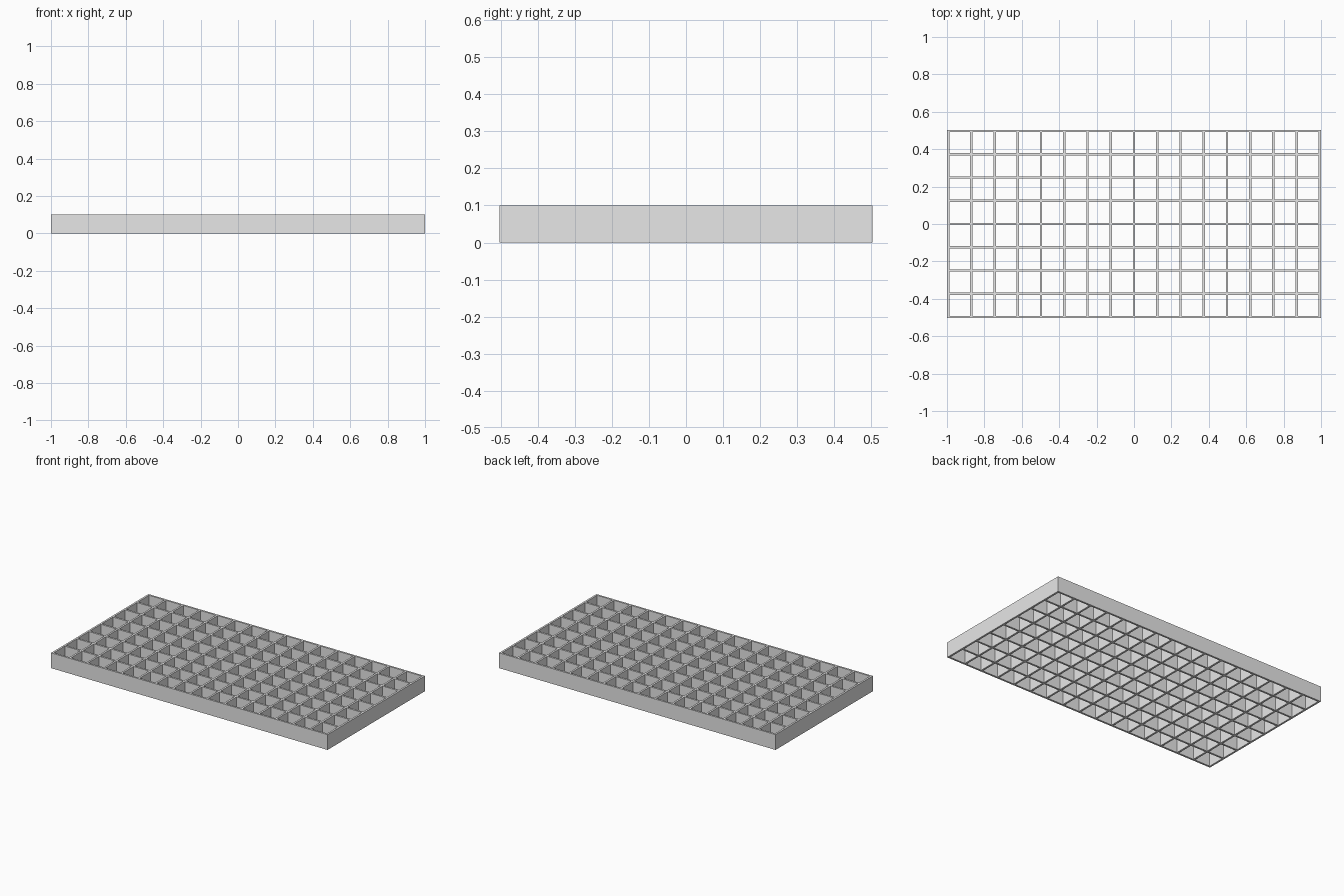
import bpy, bmesh

cube = bpy.data.objects.get("Cube")
if cube:
    bpy.data.objects.remove(cube, do_unlink=True)

COLS, ROWS = 16, 8
PITCH = 2 / (COLS + 0.1)      # spacing of the slats
WALL = PITCH / 10             # slat thickness
HEIGHT = 0.1

grey = bpy.data.materials.new("light grey")
grey.use_nodes = True
colour = (0.8, 0.8, 0.8, 1)
grey.diffuse_color = colour
grey.node_tree.nodes["Principled BSDF"].inputs["Base Color"].default_value = colour


def slat_edges(cells):
    """Both edges of every slat along one axis, centred on zero."""
    half = (cells * PITCH + WALL) / 2
    return [i * PITCH + side - half for i in range(cells + 1) for side in (0, WALL)]


# Flat lattice: keep every patch lying on a slat, leave the cells open
xs, ys = slat_edges(COLS), slat_edges(ROWS)
bm = bmesh.new()
verts = [[bm.verts.new((x, y, 0)) for y in ys] for x in xs]
for i in range(len(xs) - 1):
    for j in range(len(ys) - 1):
        if i % 2 and j % 2:
            continue
        bm.faces.new((verts[i][j], verts[i + 1][j],
                      verts[i + 1][j + 1], verts[i][j + 1]))

# Raise the lattice into a solid open grid
raised = bmesh.ops.extrude_face_region(bm, geom=bm.faces[:], use_keep_orig=True)
top = [g for g in raised["geom"] if isinstance(g, bmesh.types.BMVert)]
bmesh.ops.translate(bm, verts=top, vec=(0, 0, HEIGHT))
bmesh.ops.recalc_face_normals(bm, faces=bm.faces[:])

mesh = bpy.data.meshes.new("grid_panel")
bm.to_mesh(mesh)
bm.free()
mesh.materials.append(grey)
panel = bpy.data.objects.new("grid_panel", mesh)
bpy.context.collection.objects.link(panel)
